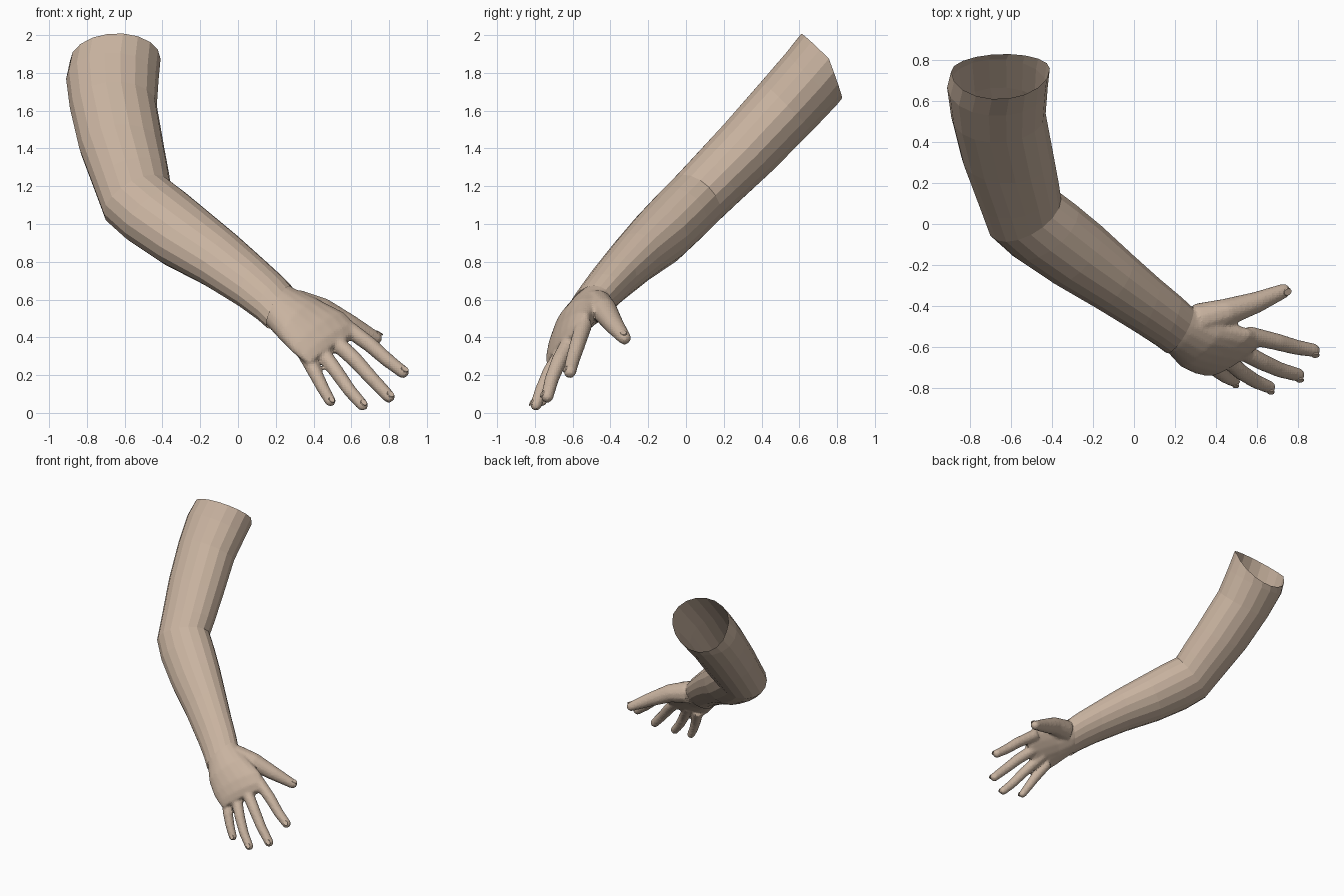
import bpy, bmesh, math
from mathutils import Vector

cube = bpy.data.objects.get("Cube")
if cube:
    bpy.data.objects.remove(cube, do_unlink=True)

skin = bpy.data.materials.new("skin")
skin.use_nodes = True
skin.diffuse_color = (0.58, 0.45, 0.35, 1)
skin.node_tree.nodes["Principled BSDF"].inputs["Base Color"].default_value = skin.diffuse_color

# The whole arm bends in one tilted plane: DOWN runs along it, OUT leaves it
DOWN = Vector((0, -0.707, -0.707))
OUT = Vector((0, -0.707, 0.707))
ORIGIN = Vector((0, 0, 1.09))


def plane_point(x, s):
    return ORIGIN + Vector((x, 0, 0)) + DOWN * s


def ellipse(center, u, v, sides):
    angles = [2 * math.pi * i / sides for i in range(sides)]
    return [center + u * math.cos(a) + v * math.sin(a) for a in angles]


def loft(bm, rings, closed=True):
    rows = [[bm.verts.new(p) for p in ring] for ring in rings]
    n = len(rows[0])
    faces = []
    for a, b in zip(rows, rows[1:]):
        for i in range(n):
            j = (i + 1) % n
            faces.append(bm.faces.new((a[i], a[j], b[j], b[i])))
    if closed:
        faces += [bm.faces.new(rows[0][::-1]), bm.faces.new(rows[-1])]
    bmesh.ops.recalc_face_normals(bm, faces=faces)


def make_object(bm, name):
    mesh = bpy.data.meshes.new(name)
    bm.to_mesh(mesh)
    bm.free()
    mesh.materials.append(skin)
    obj = bpy.data.objects.new(name, mesh)
    bpy.context.collection.objects.link(obj)
    return obj


def section(lx, ls, rx, rs, height, depth, sides=18):
    left, right = plane_point(lx, ls), plane_point(rx, rs)
    return ellipse((left + right) / 2 + OUT * height, (right - left) / 2, OUT * depth, sides)


# Arm: left edge, right edge, offset and half thickness of each section
arm_sections = [
    (-0.89, -1.07, -0.41, -1.09, 0.02, 0.20),
    (-0.91, -0.95, -0.42, -0.95, 0.01, 0.195),
    (-0.89, -0.74, -0.43, -0.76, 0, 0.19),
    (-0.84, -0.45, -0.39, -0.45, -0.01, 0.18),
    (-0.76, -0.15, -0.365, -0.26, -0.01, 0.17),
    (-0.71, 0.04, -0.355, -0.16, -0.01, 0.165),
    (-0.60, 0.18, -0.27, -0.07, -0.01, 0.165),
    (-0.42, 0.35, -0.15, 0.07, -0.01, 0.16),
    (-0.20, 0.53, 0.0, 0.25, 0, 0.135),
    (0.0, 0.71, 0.13, 0.41, 0, 0.115),
    (0.10, 0.81, 0.23, 0.53, -0.005, 0.103),
    (0.15, 0.87, 0.29, 0.61, -0.01, 0.095),
]
rings = [section(*s) for s in arm_sections]
# The back of the shoulder opening is cut lower
count = len(rings[0])
for i, p in enumerate(rings[0]):
    p += DOWN * 0.09 * max(0, -math.sin(2 * math.pi * i / count))
bm = bmesh.new()
loft(bm, rings, closed=False)
make_object(bm, "arm")

# Palm
palm_sections = [
    (0.11, 0.80, 0.24, 0.57, -0.01, 0.085),
    (0.16, 0.87, 0.31, 0.63, -0.01, 0.092),
    (0.22, 0.97, 0.43, 0.70, -0.01, 0.085),
    (0.29, 1.05, 0.57, 0.77, -0.035, 0.07),
    (0.34, 1.09, 0.62, 0.83, -0.055, 0.056),
    (0.38, 1.11, 0.62, 0.89, -0.07, 0.035),
]
bm = bmesh.new()
loft(bm, [section(*s) for s in palm_sections])

# Fingers and thumb: joints from root to tip, with root and tip radius
digits = {
    "index": ([(0.55, -0.54, 0.47), (0.70, -0.575, 0.36), (0.79, -0.60, 0.28), (0.875, -0.615, 0.215)], 0.046, 0.034),
    "middle": ([(0.47, -0.59, 0.42), (0.62, -0.67, 0.28), (0.71, -0.71, 0.18), (0.80, -0.735, 0.085)], 0.046, 0.034),
    "ring": ([(0.41, -0.62, 0.37), (0.52, -0.72, 0.22), (0.59, -0.765, 0.12), (0.66, -0.795, 0.04)], 0.043, 0.032),
    "little": ([(0.34, -0.64, 0.34), (0.41, -0.715, 0.21), (0.45, -0.745, 0.13), (0.49, -0.765, 0.06)], 0.042, 0.030),
    "thumb": ([(0.31, -0.47, 0.57), (0.45, -0.43, 0.54), (0.60, -0.38, 0.465), (0.73, -0.325, 0.395)], 0.085, 0.036),
}
thumb_up = Vector((0.4, -0.2, 0.85))


def digit_frame(direction, up):
    d = direction.normalized()
    u = (up - d * up.dot(d)).normalized()
    return d, u, d.cross(u)


nails = []
for name, (joints, root, tip) in digits.items():
    pts = [Vector(p) for p in joints]
    up = thumb_up if name == "thumb" else OUT
    tube = []
    for i, p in enumerate(pts):
        direction = pts[min(i + 1, 3)] - pts[max(i - 1, 0)]
        d, u, w = digit_frame(direction, up)
        r = root + (tip - root) * i / 3
        tube.append(ellipse(p, u * r, w * r, 12))
    # Rounded fingertip
    for a in (30, 60, 80):
        t = math.radians(a)
        r = tip * math.cos(t)
        tube.append(ellipse(p + d * tip * math.sin(t) * 0.9, u * r, w * r, 12))
    loft(bm, tube)
    nails.append((name, p + u * (tip - 0.002), d, u, w, tip))

# Blend palm and fingers into one skin
hand = make_object(bm, "hand")
remesh = hand.modifiers.new("blend", 'REMESH')
remesh.mode = 'VOXEL'
remesh.voxel_size = 0.011
smooth = hand.modifiers.new("soften", 'SMOOTH')
smooth.factor = 0.5
smooth.iterations = 5

# Fingernails as thin plates
for name, center, d, u, w, r in nails:
    bm = bmesh.new()
    loft(bm, [ellipse(center - u * 0.003, d * r * 0.65, w * r * 0.55, 10),
              ellipse(center + u * 0.003, d * r * 0.6, w * r * 0.45, 10)])
    make_object(bm, name + "_nail")
